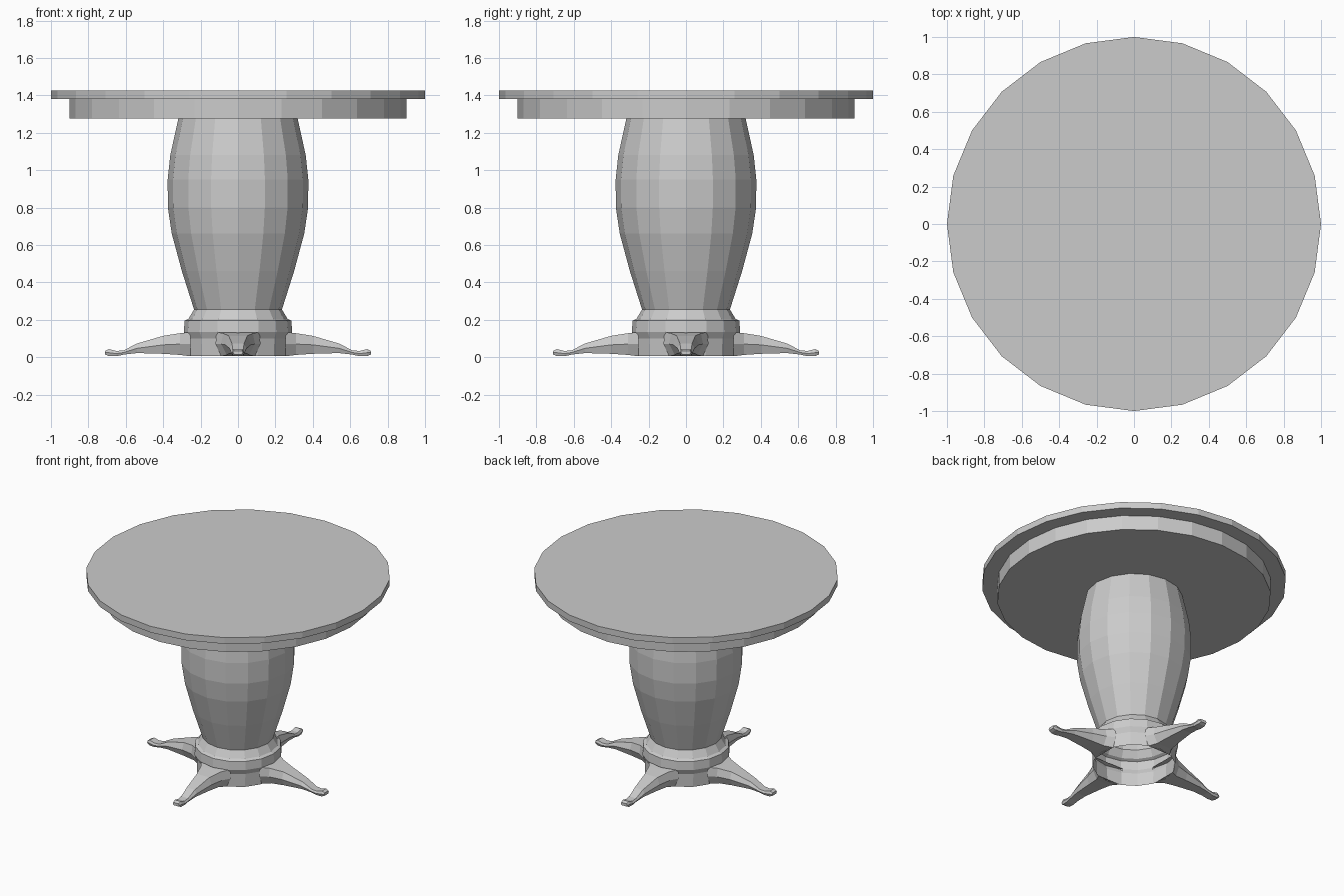
import bpy, bmesh
from math import sin, cos, pi

if "Cube" in bpy.data.objects:
    bpy.data.objects.remove(bpy.data.objects["Cube"])


def make_object(name, bm):
    bmesh.ops.recalc_face_normals(bm, faces=bm.faces)
    mesh = bpy.data.meshes.new(name)
    bm.to_mesh(mesh)
    bm.free()
    obj = bpy.data.objects.new(name, mesh)
    bpy.context.collection.objects.link(obj)
    return obj


def loft(name, rings, cap_start=True, cap_end=True):
    """Bridge closed rings of points, with optional end caps."""
    bm = bmesh.new()
    loops = [[bm.verts.new(p) for p in ring] for ring in rings]
    n = len(loops[0])
    for a, b in zip(loops, loops[1:]):
        for i in range(n):
            j = (i + 1) % n
            bm.faces.new((a[i], a[j], b[j], b[i]))
    if cap_start:
        bm.faces.new(loops[0][::-1])
    if cap_end:
        bm.faces.new(loops[-1])
    return make_object(name, bm)


def turned(name, profile, sides, caps=True):
    """Faceted turned part from (radius, height) pairs."""
    rings = [[(r * cos(2 * pi * i / sides), r * sin(2 * pi * i / sides), z)
              for i in range(sides)] for r, z in profile]
    return loft(name, rings, caps, caps)


# Round top and the apron under it
turned("table_top", [(1, 1.38), (1, 1.425)], 24)
turned("apron", [(0.9, 1.275), (0.9, 1.38)], 24)

# Bulging column, open at both ends
turned("column", [(0.235, 0.255), (0.30, 0.46), (0.354, 0.66), (0.375, 0.80),
                  (0.376, 0.95), (0.362, 1.08), (0.318, 1.28)], 16, caps=False)

# Collar and hollow foot block
turned("base", [(0.272, 0.005), (0.275, 0.10), (0.29, 0.135), (0.285, 0.195),
                (0.265, 0.205), (0.235, 0.255)], 16, caps=False)

# Clawed legs: distance, top z, bottom z, half widths at top, middle, bottom
leg_sections = [
    (0.255, 0.134, 0.005, 0.115, 0.12, 0.09),
    (0.31, 0.128, 0.012, 0.08, 0.09, 0.06),
    (0.40, 0.114, 0.018, 0.05, 0.068, 0.05),
    (0.54, 0.073, 0.022, 0.032, 0.046, 0.036),
    (0.61, 0.037, 0.014, 0.028, 0.036, 0.03),
    (0.65, 0.033, 0.005, 0.026, 0.034, 0.028),
    (0.69, 0.043, 0.005, 0.025, 0.032, 0.026),
    (0.71, 0.034, 0.014, 0.02, 0.026, 0.02),
]
for k, name in enumerate(("right_leg", "back_leg", "left_leg", "front_leg")):
    rings = []
    for d, top, bottom, wt, wm, wb in leg_sections:
        mid = bottom + 0.5 * (top - bottom)
        rings.append([(d, -wt, top), (d, wt, top), (d, wm, mid),
                      (d, wb, bottom), (d, -wb, bottom), (d, -wm, mid)])
    leg = loft(name, rings, cap_start=False)
    leg.rotation_euler.z = k * pi / 2
